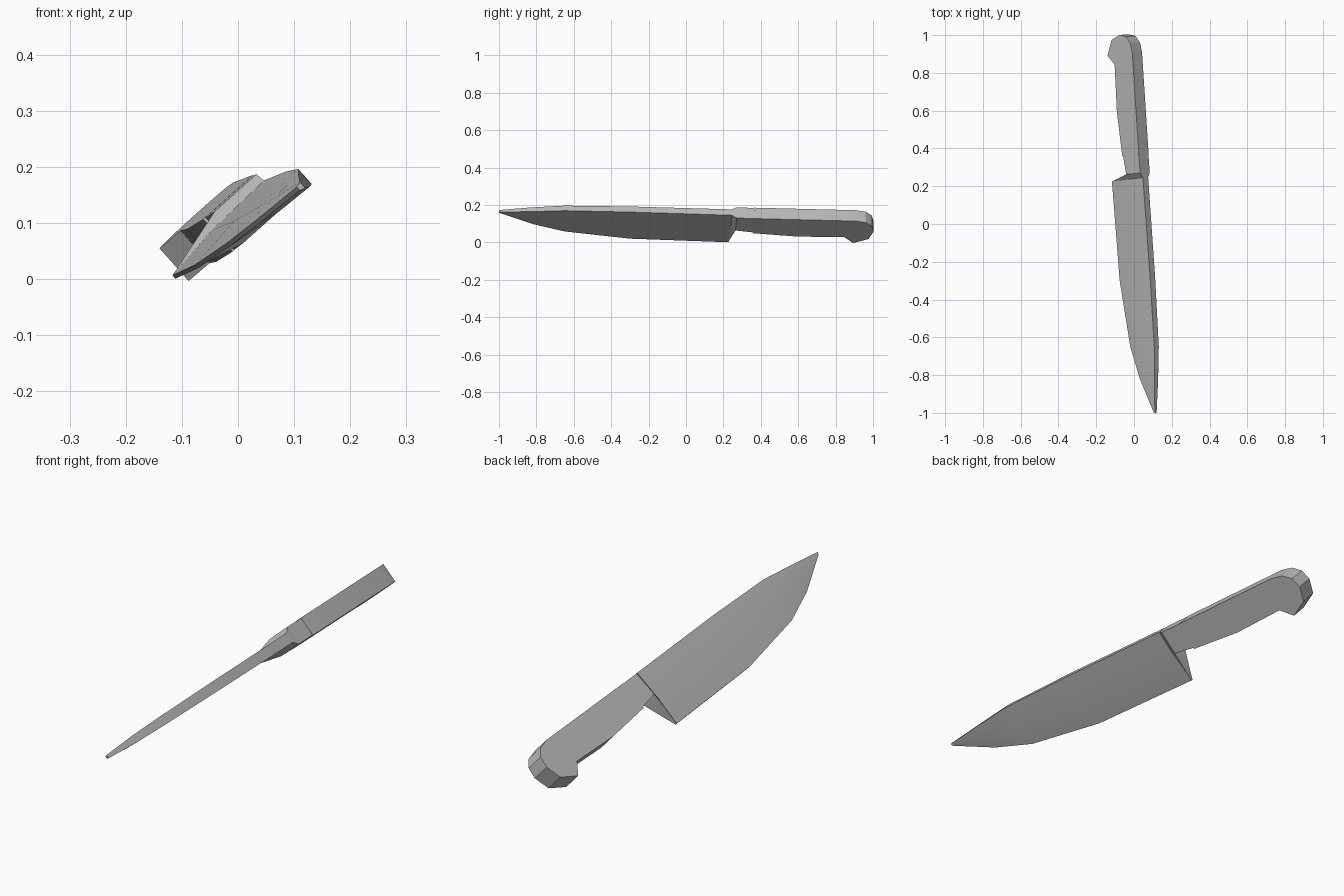
import bpy, bmesh, math
from mathutils import Vector

cube = bpy.data.objects.get("Cube")
if cube:
    bpy.data.objects.remove(cube, do_unlink=True)

# Tilted frame of the knife: along its length, across its width, through its thickness
ALONG = Vector((-0.065, 1, -0.025)).normalized()
ACROSS = Vector((0.745, 0, 0.664))
ACROSS = (ACROSS - ALONG * ACROSS.dot(ALONG)).normalized()
THROUGH = ACROSS.cross(ALONG) * -1
CENTRE = Vector((0.664, 0.025, -0.747)).normalized() * -0.073

grey = bpy.data.materials.new("plain grey")
grey.use_nodes = True
grey.diffuse_color = (0.5, 0.5, 0.5, 1)
shader = grey.node_tree.nodes["Principled BSDF"]
shader.inputs["Base Color"].default_value = grey.diffuse_color
shader.inputs["Roughness"].default_value = 0.7


def place(s, w, t):
    return CENTRE + ALONG * s + ACROSS * w + THROUGH * t


def finish(bm, name, angle=25):
    bmesh.ops.recalc_face_normals(bm, faces=bm.faces)
    mesh = bpy.data.meshes.new(name)
    bm.to_mesh(mesh)
    bm.free()
    mesh.materials.append(grey)
    ob = bpy.data.objects.new(name, mesh)
    bpy.context.collection.objects.link(ob)
    bpy.ops.object.select_all(action='DESELECT')
    ob.select_set(True)
    bpy.context.view_layer.objects.active = ob
    bpy.ops.object.shade_smooth_by_angle(angle=math.radians(angle))


def hull(name, points):
    """Convex block from (along, across, half thickness) points, mirrored through the middle."""
    bm = bmesh.new()
    for s, w, t in points:
        for side in (-1, 1):
            bm.verts.new(place(s, w, side * t))
    bmesh.ops.convex_hull(bm, input=bm.verts)
    bmesh.ops.dissolve_limit(bm, angle_limit=0.02, verts=bm.verts, edges=bm.edges)
    finish(bm, name)


# Blade: six-sided sections (spine, bevel line, cutting edge) lofted from heel to tip
# station: spine along, edge along, spine across, edge across, half thickness
stations = [
    (0.238, 0.232, 0.168, -0.068, 0.021),
    (-0.30, -0.295, 0.172, -0.059, 0.020),
    (-0.66, -0.649, 0.168, -0.014, 0.018),
    (-0.84, -0.823, 0.150, 0.039, 0.015),
    (-1.009, -1.007, 0.132, 0.122, 0.007),
]
bm = bmesh.new()
rings = []
for s0, s1, top, edge, half in stations:
    mid_s, mid_w = s0 + (s1 - s0) * 0.55, top + (edge - top) * 0.55
    side = [(s0, top, half), (mid_s, mid_w, half * 0.8), (s1, edge, 0.004)]
    outline = side + [(s, w, -t) for s, w, t in reversed(side)]
    rings.append([bm.verts.new(place(*p)) for p in outline])
for a, b in zip(rings, rings[1:]):
    for i in range(len(a)):
        j = (i + 1) % len(a)
        bm.faces.new((a[i], a[j], b[j], b[i]))
bm.faces.new(rings[0])
bm.faces.new(rings[-1])
finish(bm, "blade")

# Bolster: flares from the heel of the blade to the full handle thickness
hull("bolster", [(0.232, -0.068, 0.004), (0.235, 0.038, 0.017), (0.238, 0.167, 0.021),
                 (0.262, 0.066, 0.038), (0.262, 0.166, 0.038)])
hull("collar", [(0.262, 0.066, 0.038), (0.262, 0.166, 0.038),
                (0.36, 0.053, 0.038), (0.36, 0.165, 0.038)])

# Handle: flat profile with a hooked, rounded butt, given an even thickness
profile = [(0.36, 0.166), (0.90, 0.166), (0.955, 0.156), (0.99, 0.128), (1.001, 0.085),
           (0.978, 0.025), (0.896, -0.010), (0.846, 0.036), (0.60, 0.030), (0.36, 0.048)]
bm = bmesh.new()
face = bm.faces.new([bm.verts.new(place(s, w, -0.039)) for s, w in profile])
extruded = bmesh.ops.extrude_face_region(bm, geom=[face])
bmesh.ops.translate(bm, vec=THROUGH * 0.078,
                    verts=[v for v in extruded["geom"] if isinstance(v, bmesh.types.BMVert)])
finish(bm, "handle")
